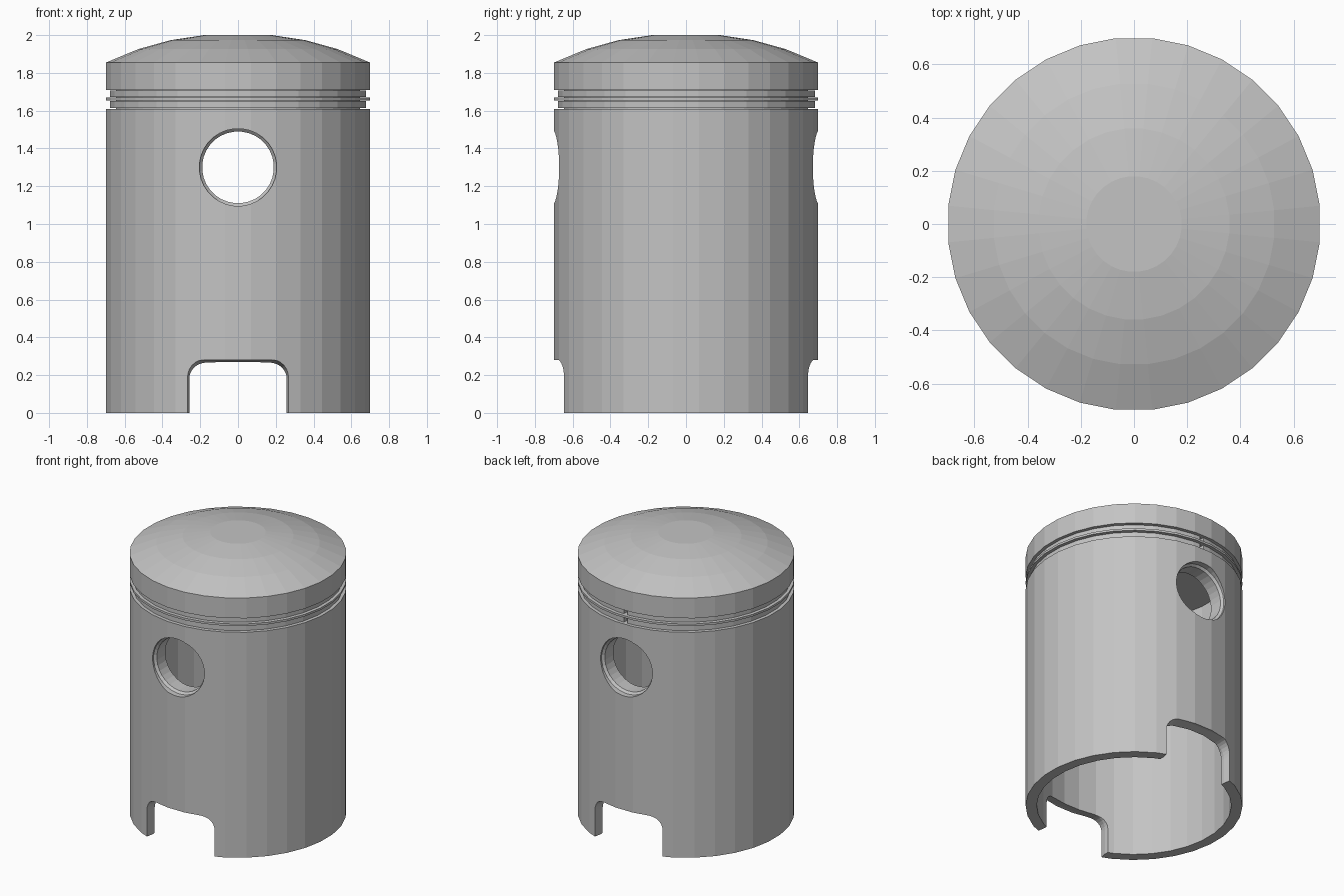
import bpy, bmesh
from math import cos, sin, pi

default = bpy.data.objects.get("Cube")
if default:
    bpy.data.objects.remove(default, do_unlink=True)

SEGMENTS = 32
STEP = 2 * pi / SEGMENTS
ANGLES = [(i + 0.5) * STEP for i in range(SEGMENTS)]

metal = bpy.data.materials.new("grey_metal")
metal.use_nodes = True
metal.diffuse_color = (0.55, 0.55, 0.55, 1)
metal.node_tree.nodes["Principled BSDF"].inputs["Base Color"].default_value = (0.55, 0.55, 0.55, 1)


def loft(name, sections):
    """Skin a list of closed sections into a capped solid."""
    bm = bmesh.new()
    rows = [[bm.verts.new(p) for p in section] for section in sections]
    for a, b in zip(rows, rows[1:]):
        for i in range(len(a)):
            j = (i + 1) % len(a)
            bm.faces.new((a[i], a[j], b[j], b[i]))
    bm.faces.new(rows[0])
    bm.faces.new(rows[-1])
    bmesh.ops.recalc_face_normals(bm, faces=bm.faces)
    mesh = bpy.data.meshes.new(name)
    bm.to_mesh(mesh)
    bm.free()
    mesh.materials.append(metal)
    obj = bpy.data.objects.new(name, mesh)
    bpy.context.collection.objects.link(obj)
    return obj


def lathe(name, profile):
    """Turn (radius, z) points about the vertical axis."""
    return loft(name, [[(r * cos(a), r * sin(a), z) for a in ANGLES] for r, z in profile])


def pin_lathe(name, profile, z):
    """Turn (radius, y) points about the pin axis."""
    return loft(name, [[(r * cos(a), y, z + r * sin(a)) for a in ANGLES] for r, y in profile])


def combine(target, tool, operation):
    mod = target.modifiers.new(operation, "BOOLEAN")
    mod.operation = operation
    mod.solver = "EXACT"
    mod.object = tool
    bpy.context.view_layer.objects.active = target
    bpy.ops.object.modifier_apply(modifier=mod.name)
    bpy.data.objects.remove(tool, do_unlink=True)


R, BORE, FLOOR = 0.702, 0.63, 0.65
GROOVES = [(1.67, 1.71), (1.61, 1.655)]
PIN_Z = 1.3

# Hollow body: domed crown, ring grooves, skirt, inner bore
profile = [(0.18, 2.0), (0.36, 1.973), (0.53, 1.926), (R, 1.855)]
for low, high in GROOVES:
    profile += [(R, high), (FLOOR, high), (FLOOR, low), (R, low)]
profile += [(R, 0), (BORE, 0), (BORE, 1.75)]
body = lathe("piston_body", profile)

# Pin bosses inside the skirt
for side in (-1, 1):
    boss = pin_lathe("pin_boss", [(0.28, side * 0.55), (0.28, side * 0.8)], PIN_Z)
    combine(boss, lathe("boss_limit", [(0.645, 0.5), (0.645, 1.7)]), "INTERSECT")
    combine(body, boss, "UNION")

# Pin hole with a chamfered mouth at each end
mouth = [(0.205, 1), (0.205, 0.66), (0.19, 0.645)]
hole = [(r, -y) for r, y in mouth] + [(r, y) for r, y in reversed(mouth)]
combine(body, pin_lathe("pin_hole_cutter", hole, PIN_Z), "DIFFERENCE")


# Round-cornered notches in the skirt, flaring outward
def arch(y, grow):
    w, h, r = 0.258 + grow, 0.265 + grow, 0.085
    right = [(w - r + r * cos(i * pi / 12), h - r + r * sin(i * pi / 12)) for i in range(7)]
    outline = [(w, -0.1)] + right
    outline += [(-x, z) for x, z in reversed(outline)]
    return [(x, y, z) for x, z in outline]


stations = [(-0.8, 0.016), (-0.68, 0.016), (-0.6, 0), (0.6, 0), (0.68, 0.016), (0.8, 0.016)]
combine(body, loft("notch_cutter", [arch(y, g) for y, g in stations]), "DIFFERENCE")

# Split piston rings, open at the back
GAP = 0.02
sweep = [pi / 2 + GAP] + [pi / 2 + (i + 0.5) * STEP for i in range(SEGMENTS)] + [5 * pi / 2 - GAP]
for name, (low, high) in zip(("upper_ring", "lower_ring"), GROOVES):
    z0, z1 = low + 0.003, high - 0.003
    corners = [(0.645, z0), (0.682, z0), (0.682, z1), (0.645, z1)]
    loft(name, [[(r * cos(a), r * sin(a), z) for r, z in corners] for a in sweep])
